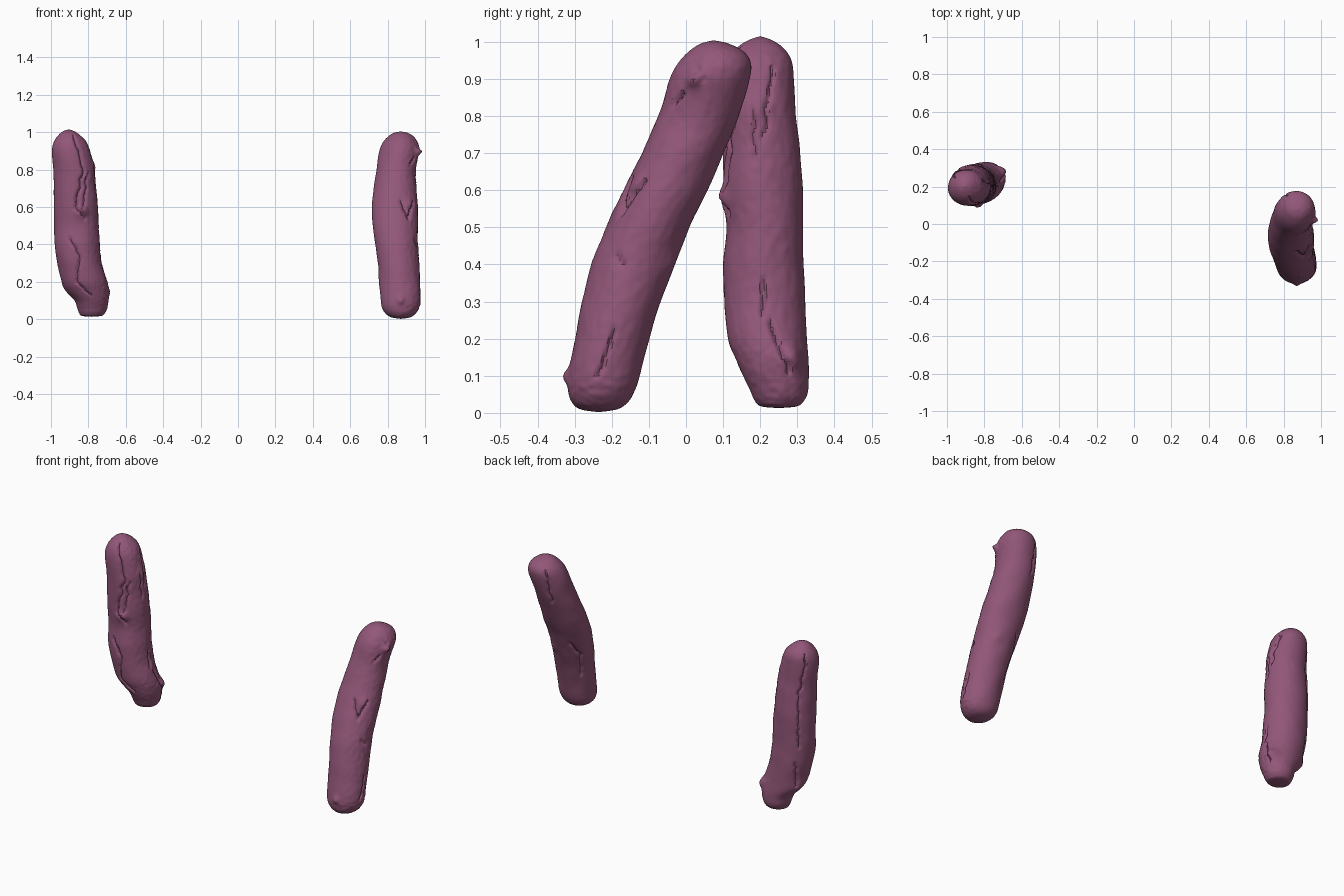
import bpy, bmesh, math
from mathutils import Vector, noise

SIDES, STEPS = 112, 9

skin = bpy.data.materials.new("dusky mauve skin")
skin.diffuse_color = (0.29, 0.095, 0.19, 1)


def catmull(a, b, c, d, t):
    return [0.5 * (2 * q + (r - p) * t + (2 * p - 5 * q + 4 * r - s) * t * t
                   + (3 * q - p - 3 * r + s) * t ** 3)
            for p, q, r, s in zip(a, b, c, d)]


def offset_from(z, ang, path):
    """Surface distance (about 0.11 radius) from a (z, degrees) path."""
    p = Vector((z, 0))
    best = 9
    for (z0, a0), (z1, a1) in zip(path, path[1:]):
        wrap = lambda a: 0.11 * math.radians((a - ang + 180) % 360 - 180)
        u, v = Vector((z0, wrap(a0))), Vector((z1, wrap(a1)))
        if abs(u.y - v.y) > 0.3:
            continue
        e = v - u
        t = max(0, min(1, (p - u).dot(e) / max(e.length_squared, 1e-9)))
        best = min(best, (p - u - e * t).length)
    return best


def sausage(name, rows, grooves, bumps, rough_angle):
    """Loft ellipses (z, x min, x max, y min, y max), then crease the skin."""
    rings = []
    for i in range(len(rows) - 1):
        a, d = rows[max(i - 1, 0)], rows[min(i + 2, len(rows) - 1)]
        for s in range(STEPS):
            rings.append(catmull(a, rows[i], rows[i + 1], d, s / STEPS))
    rings = rings[1:]
    bm = bmesh.new()
    loops = []
    for z, x0, x1, y0, y1 in rings:
        loop = []
        fade = min(1, max(x1 - x0, 0) / 0.15)
        for k in range(SIDES):
            deg = 360 * k / SIDES
            c, s = math.cos(math.radians(deg)), math.sin(math.radians(deg))
            p = Vector(((x0 + x1) / 2 + (x1 - x0) / 2 * c,
                        (y0 + y1) / 2 + (y1 - y0) / 2 * s, z))
            # roughness is strongest on one side
            side = max(0, math.cos(math.radians(deg - rough_angle)))
            h = 0.003 * noise.noise(p * 11) + 0.0025 * side * noise.noise(p * 55)
            for path, depth, width in grooves:
                wob = 8 * noise.noise(Vector((z * 25, depth * 90, 0)))
                dist = offset_from(z, deg + wob, path)
                h -= depth * math.exp(-(dist / width) ** 2)
            for bz, ba, height, width in bumps:
                dist = offset_from(z, deg, [(bz, ba), (bz, ba)])
                h += height * math.exp(-(dist / width) ** 2)
            loop.append(bm.verts.new(p + Vector((c, s, 0)) * h * fade))
        loops.append(loop)
    for lo, hi in zip(loops, loops[1:]):
        for k in range(SIDES):
            n = (k + 1) % SIDES
            bm.faces.new((lo[k], lo[n], hi[n], hi[k]))
    # rounded tips
    for row, loop, flip in ((rows[0], loops[0], True), (rows[-1], loops[-1], False)):
        tip = bm.verts.new(((row[1] + row[2]) / 2, (row[3] + row[4]) / 2, row[0]))
        for k in range(SIDES):
            pair = (loop[k], loop[(k + 1) % SIDES])
            bm.faces.new((tip, *(reversed(pair) if flip else pair)))
    bmesh.ops.recalc_face_normals(bm, faces=bm.faces)
    mesh = bpy.data.meshes.new(name)
    bm.to_mesh(mesh)
    bm.free()
    mesh.materials.append(skin)
    mesh.shade_smooth()
    mesh.set_sharp_from_angle(angle=math.radians(40))
    ob = bpy.data.objects.new(name, mesh)
    bpy.context.collection.objects.link(ob)


# leaning sausage on the right
sausage("right_sausage", [
    (0.002, 0.87, 0.87, -0.235, -0.235),
    (0.010, 0.82, 0.92, -0.285, -0.185),
    (0.030, 0.79, 0.95, -0.308, -0.155),
    (0.060, 0.772, 0.968, -0.318, -0.138),
    (0.10, 0.765, 0.975, -0.318, -0.125),
    (0.20, 0.755, 0.975, -0.298, -0.10),
    (0.30, 0.748, 0.968, -0.28, -0.068),
    (0.40, 0.735, 0.96, -0.255, -0.03),
    (0.50, 0.72, 0.962, -0.215, 0.01),
    (0.60, 0.716, 0.96, -0.17, 0.058),
    (0.70, 0.725, 0.955, -0.12, 0.10),
    (0.80, 0.74, 0.952, -0.075, 0.143),
    (0.90, 0.757, 0.967, -0.042, 0.172),
    (0.945, 0.774, 0.96, -0.018, 0.175),
    (0.975, 0.80, 0.94, 0.01, 0.155),
    (0.995, 0.83, 0.91, 0.04, 0.115),
    (1.004, 0.87, 0.87, 0.075, 0.075)],
    [([(0.92, -20), (0.90, -12)], 0.014, 0.010),
     ([(0.86, -36), (0.83, -46)], 0.012, 0.007),
     ([(0.62, -38), (0.54, -54)], 0.013, 0.007),
     ([(0.42, -28), (0.40, -14)], 0.010, 0.007),
     ([(0.22, 0), (0.10, -8)], 0.011, 0.006),
     ([(0.63, -75), (0.54, -55)], 0.012, 0.007),
     ([(0.95, 125), (0.76, 112)], 0.011, 0.007),
     ([(0.46, 120), (0.38, 145), (0.24, 138)], 0.013, 0.008)],
    [(0.90, -20, 0.028, 0.022), (0.10, -90, 0.014, 0.02),
     (0.62, -50, 0.008, 0.02), (0.40, 60, 0.008, 0.03)], -20)

# upright sausage on the left, with its foot kinked inwards
sausage("left_sausage", [
    (0.013, -0.785, -0.785, 0.25, 0.25),
    (0.018, -0.835, -0.73, 0.20, 0.30),
    (0.035, -0.85, -0.71, 0.182, 0.32),
    (0.06, -0.86, -0.70, 0.172, 0.33),
    (0.10, -0.875, -0.692, 0.155, 0.332),
    (0.15, -0.92, -0.69, 0.132, 0.33),
    (0.20, -0.942, -0.70, 0.113, 0.327),
    (0.30, -0.967, -0.728, 0.102, 0.323),
    (0.40, -0.98, -0.738, 0.10, 0.318),
    (0.50, -0.982, -0.745, 0.107, 0.317),
    (0.60, -0.985, -0.75, 0.10, 0.315),
    (0.70, -0.985, -0.757, 0.10, 0.308),
    (0.80, -0.987, -0.768, 0.097, 0.297),
    (0.90, -0.995, -0.79, 0.10, 0.291),
    (0.95, -0.985, -0.812, 0.113, 0.283),
    (0.985, -0.96, -0.845, 0.14, 0.26),
    (1.005, -0.935, -0.875, 0.17, 0.23),
    (1.015, -0.905, -0.905, 0.20, 0.20)],
    [([(0.98, -70), (0.80, -62), (0.60, -92), (0.54, -70)], 0.013, 0.008),
     ([(0.78, -48), (0.60, -72)], 0.010, 0.007),
     ([(0.43, -110), (0.33, -85), (0.20, -112), (0.13, -85)], 0.012, 0.007),
     ([(0.93, 24), (0.74, 6)], 0.010, 0.006),
     ([(0.82, -8), (0.68, -12)], 0.008, 0.006),
     ([(0.36, 0), (0.26, -5)], 0.011, 0.006),
     ([(0.24, 4), (0.11, 25)], 0.013, 0.007),
     ([(0.96, 140), (0.70, 128), (0.42, 136)], 0.011, 0.007),
     ([(0.32, 130), (0.18, 150)], 0.012, 0.008)],
    [(0.15, 30, 0.020, 0.035), (0.58, -75, 0.018, 0.03),
     (0.82, -5, 0.007, 0.03), (0.18, 160, 0.008, 0.03)], 0)
